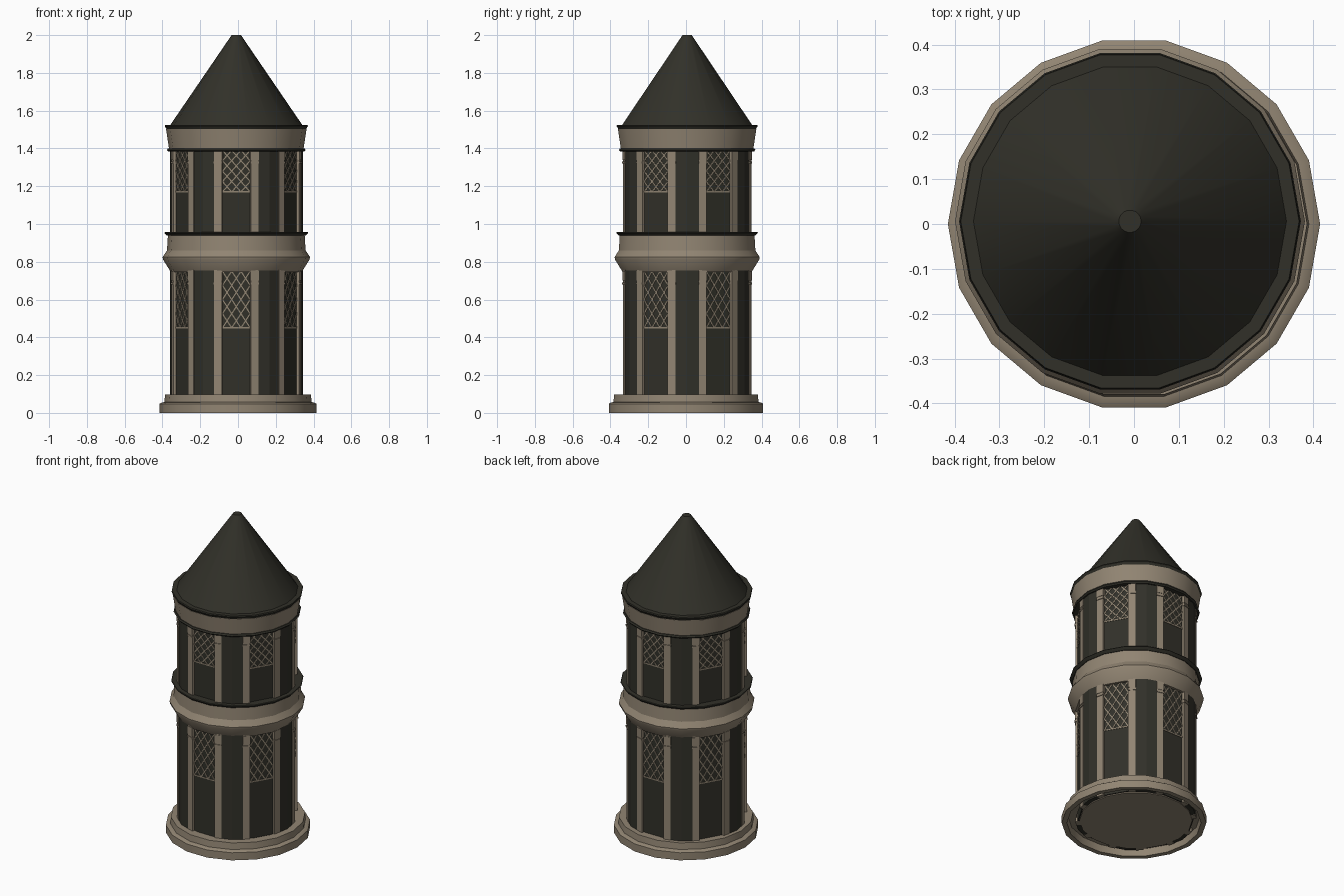
import bpy, bmesh, math
from mathutils import Matrix, Vector

if "Cube" in bpy.data.objects:
    bpy.data.objects.remove(bpy.data.objects["Cube"])

SIDES = 18
CENTRE = Vector((-0.009, 0.006, 0.0))   # the tower sits slightly off its base
WINDOWS = [math.radians(-90 + 60 * k) for k in range(6)]
STOREYS = [("lower", 0.02, 0.76, 0.45, 0.75), ("upper", 0.94, 1.395, 1.17, 1.39)]


def material(name, rgb):
    m = bpy.data.materials.new(name)
    m.diffuse_color = (*rgb, 1)
    m.use_nodes = True
    m.node_tree.nodes["Principled BSDF"].inputs["Base Color"].default_value = m.diffuse_color
    return m


STONE = material("warm_stone", (0.285, 0.234, 0.17))
DARK = material("dark_slate", (0.031, 0.030, 0.022))


def finish(bm, name, mat, loc=CENTRE, smooth=False):
    bmesh.ops.recalc_face_normals(bm, faces=bm.faces[:])
    me = bpy.data.meshes.new(name)
    bm.to_mesh(me)
    bm.free()
    me.materials.append(mat)
    ob = bpy.data.objects.new(name, me)
    ob.location = loc
    bpy.context.collection.objects.link(ob)
    if smooth:
        bpy.ops.object.select_all(action='DESELECT')
        ob.select_set(True)
        bpy.context.view_layer.objects.active = ob
        bpy.ops.object.shade_smooth_by_angle(angle=math.radians(25))
    return ob


def lathe(name, profile, mat, loc=CENTRE, closed=True, smooth=True):
    """Turn a (radius, height) profile into an 18-sided ring."""
    bm = bmesh.new()
    rings = []
    for r, z in profile:
        rings.append([bm.verts.new((r * math.cos(2 * math.pi * i / SIDES),
                                    r * math.sin(2 * math.pi * i / SIDES), z))
                      for i in range(SIDES)])
    n = len(rings)
    for k in range(n if closed else n - 1):
        a, b = rings[k], rings[(k + 1) % n]
        for i in range(SIDES):
            j = (i + 1) % SIDES
            bm.faces.new((a[i], a[j], b[j], b[i]))
    if not closed:
        bm.faces.new(rings[0])
        bm.faces.new(rings[-1])
    return finish(bm, name, mat, loc, smooth)


def box(bm, matrix, centre, size, tilt=0.0):
    """Box in a frame where x points outwards, y sideways, z up."""
    m = (matrix @ Matrix.Translation(centre) @ Matrix.Rotation(tilt, 4, 'X')
         @ Matrix.Diagonal((*size, 1)))
    bmesh.ops.create_cube(bm, size=1, matrix=m)


def turn(a):
    return Matrix.Rotation(a, 4, 'Z')


# Stepped stone base, open underneath
lathe("base_ring", [(0.33, 0.045), (0.38, 0.045), (0.385, 0.0), (0.415, 0.0),
                    (0.415, 0.048), (0.404, 0.055), (0.39, 0.057),
                    (0.386, 0.097), (0.33, 0.097)], STONE, Vector((0, 0, 0)))

# Dark wall: flat window bays between angled panels
bm = bmesh.new()
outline = []
for w in WINDOWS:
    for r, deg in ((0.3465, -19.3), (0.336, -14), (0.336, 14), (0.3465, 19.3), (0.352, 30)):
        a = w + math.radians(deg)
        outline.append((r * math.cos(a), r * math.sin(a)))
low = [bm.verts.new((x, y, 0.022)) for x, y in outline]
high = [bm.verts.new((x, y, 1.49)) for x, y in outline]
bm.faces.new(low)
bm.faces.new(high)
for i in range(len(low)):
    j = (i + 1) % len(low)
    bm.faces.new((low[i], low[j], high[j], high[i]))
finish(bm, "tower_wall", DARK)

# Stone floor seen from below
lathe("floor", [(0.324, 0.016), (0.324, 0.024)], STONE, closed=False)

# Pillars with capitals and window lattices on both storeys
for label, z0, z1, wz0, wz1 in STOREYS:
    bm = bmesh.new()
    for w in WINDOWS:
        for s in (-1, 1):
            m = turn(w + s * math.radians(16.2))
            box(bm, m, (0.328, 0, (z0 + z1) / 2), (0.039, 0.042, z1 - z0))
            box(bm, m, (0.330, 0, wz1 - 0.025), (0.040, 0.045, 0.05))
            box(bm, m, (0.331, 0, wz1 - 0.065), (0.042, 0.046, 0.010))
    finish(bm, label + "_pillars", STONE)

    bm = bmesh.new()
    cols, rows, width = 3, 4, 0.147
    depth = 0.336 * math.cos(math.radians(14)) + 0.0012
    cw, ch = width / cols, (wz1 - wz0) / rows
    length, angle = math.hypot(cw, ch), math.atan2(cw, ch)
    for w in WINDOWS:
        m = turn(w)
        for i in range(cols):
            for j in range(rows):
                c = (depth, (i + 0.5) * cw - width / 2, wz0 + (j + 0.5) * ch)
                for s in (-1, 1):
                    box(bm, m, c, (0.003, 0.006, length), s * angle)
        box(bm, m, (depth, 0, wz0), (0.003, width, 0.007))
    finish(bm, label + "_lattice", STONE)

# Middle stone band and its dark lip
lathe("middle_band", [(0.32, 0.745), (0.346, 0.745), (0.388, 0.812), (0.39, 0.825),
                      (0.367, 0.86), (0.362, 0.942), (0.32, 0.942)], STONE)
lathe("middle_lip", [(0.32, 0.938), (0.366, 0.938), (0.381, 0.953), (0.378, 0.957),
                     (0.32, 0.957)], DARK)

# Upper cornice with dark trims
lathe("cornice_lower_trim", [(0.32, 1.384), (0.360, 1.384), (0.367, 1.392),
                             (0.362, 1.401), (0.32, 1.401)], DARK)
lathe("cornice", [(0.32, 1.398), (0.356, 1.398), (0.372, 1.503), (0.32, 1.503)], STONE)
lathe("cornice_upper_trim", [(0.32, 1.50), (0.368, 1.50), (0.379, 1.518),
                             (0.377, 1.525), (0.32, 1.525)], DARK)

# Conical roof with a small flat tip
lathe("roof", [(0.349, 1.515), (0.349, 1.525), (0.035, 1.985), (0.025, 2.0)], DARK, closed=False)
